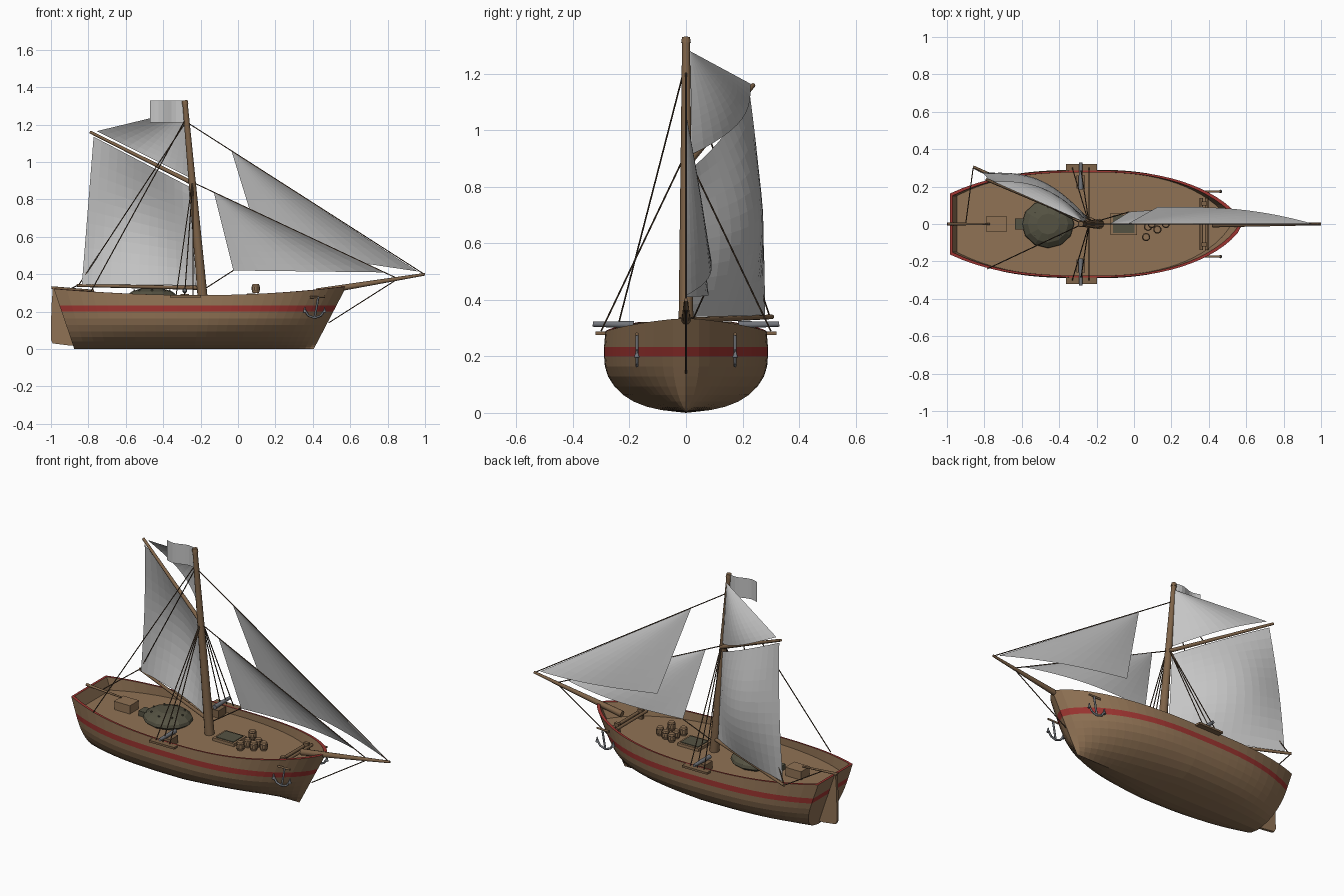
import bpy, bmesh, math
from mathutils import Vector, Matrix

if "Cube" in bpy.data.objects:
    bpy.data.objects.remove(bpy.data.objects["Cube"])


def mat(name, r, g, b):
    m = bpy.data.materials.new(name)
    m.diffuse_color = (r, g, b, 1)
    m.use_nodes = True
    m.node_tree.nodes["Principled BSDF"].inputs["Base Color"].default_value = m.diffuse_color
    return m


WOOD = mat("hull_wood", .28, .17, .09)
SPAR = mat("spar_wood", .21, .125, .065)
RED = mat("red_paint", .34, .035, .03)
SAIL = mat("sail_cloth", .56, .56, .56)
IRON = mat("iron", .17, .18, .2)
OLIVE = mat("olive_cover", .09, .085, .055)
ROPE = mat("rope", .085, .052, .03)


def finish(name, bm, mats, smooth=False):
    me = bpy.data.meshes.new(name)
    bm.to_mesh(me)
    bm.free()
    ob = bpy.data.objects.new(name, me)
    bpy.context.collection.objects.link(ob)
    for m in mats:
        me.materials.append(m)
    if smooth:
        for p in me.polygons:
            p.use_smooth = len(p.vertices) == 4
    return ob


def rods(name, segs, m, n=8):
    """Tapered rods, each (start, end, start radius, end radius)."""
    bm = bmesh.new()
    for a, b, r1, r2 in segs:
        a, b = Vector(a), Vector(b)
        d = b - a
        M = Matrix.Translation((a + b) / 2) @ d.to_track_quat('Z', 'Y').to_matrix().to_4x4()
        bmesh.ops.create_cone(bm, cap_ends=True, segments=n, radius1=r1, radius2=r2,
                              depth=d.length, matrix=M)
    return finish(name, bm, [m], n > 5)


def boxes(name, items, m):
    """Boxes, each (centre, size)."""
    bm = bmesh.new()
    for c, s in items:
        bmesh.ops.create_cube(bm, size=1, matrix=Matrix.Translation(c) @ Matrix.Diagonal((*s, 1)))
    return finish(name, bm, [m])


def lathe(name, centre, prof, m, n=10, scale_y=1):
    bm = bmesh.new()
    rings = [[bm.verts.new((centre[0] + r * math.cos(2 * math.pi * i / n),
                            centre[1] + scale_y * r * math.sin(2 * math.pi * i / n),
                            centre[2] + z)) for i in range(n)] for r, z in prof]
    for a, b in zip(rings, rings[1:]):
        for i in range(n):
            bm.faces.new((a[i], a[(i + 1) % n], b[(i + 1) % n], b[i]))
    bm.faces.new(rings[-1])
    return finish(name, bm, [m])


def sail(name, tack, clew, peak, head, bulge, triangle, n=12):
    """Cloth patch: u runs from luff to leech, v from foot to head."""
    t, c, p, h = map(Vector, (tack, clew, peak, head))
    bm = bmesh.new()
    g = []
    for j in range(n + 1):
        v = j / n
        row = []
        for i in range(n + 1):
            u = i / n
            q = t.lerp(h, v).lerp(c.lerp(p, v), u)
            fall = math.cos(math.pi * v / 2) if triangle else .25 + .75 * math.sin(math.pi * v)
            q.y += bulge * math.sin(math.pi * u ** .9) * fall
            if not triangle:
                q.y += .015 * u * math.sin(math.pi * v)
            row.append(bm.verts.new(q))
        g.append(row)
    for j in range(n):
        for i in range(n):
            bm.faces.new((g[j][i], g[j][i + 1], g[j + 1][i + 1], g[j + 1][i]))
    bmesh.ops.remove_doubles(bm, verts=bm.verts, dist=1e-5)
    return finish(name, bm, [SAIL])


# Hull: lofted stations with stripe, rail cap, bulwark and deck
SECTION = [(0, 0), (.05, .3), (.11, .48), (.2, .64), (.32, .77), (.47, .875), (.64, .95), (.82, .99), (1, 1)]
DECK = .25


def half_width(x):
    if x > -.2:
        return .29 * max(0, 1 - ((x + .2) / .78) ** 2.4) ** .7
    return .29 - .125 * ((-.2 - x) / .785) ** 3


def station(u):
    x = -.985 + 1.565 * u
    s = (x + .2) / .78
    w, top = half_width(x), .288 + (.047 if s > 0 else .034) * s * s
    lo, hi = .2, .233
    power = 1 + max(0, s)

    def at(z, y, squeeze=1.0):
        k = z / top
        x0, x1 = -.875 - .11 * k, .405 + .175 * k
        return ((x0 + (x1 - x0) * u + .2) * squeeze - .2, y, z)
    pts = [at(k * lo, w * f ** power) for k, f in SECTION]
    pts += [at(hi, w), at(top, w * .985)]
    wi = max(0, w - .014)
    pts += [at(top, wi, .982), at(DECK, wi, .982), at(DECK, 0, .982)]
    return pts


bm = bmesh.new()
N = 28
cols = [station(1 - (1 - i / N) ** 1.25) for i in range(N + 1)]
sides = [[[bm.verts.new((x, y * s, z)) for x, y, z in col] for col in cols] for s in (1, -1)]
K = len(cols[0])
stripe, cap = len(SECTION) - 1, len(SECTION) + 1
for k in range(K - 1):
    index = 1 if k in (stripe, cap) else 0
    quads = [(S[i][k], S[i + 1][k], S[i + 1][k + 1], S[i][k + 1]) for S in sides for i in range(N)]
    if k < K - 2:  # transom strips
        quads.append((sides[0][0][k], sides[0][0][k + 1], sides[1][0][k + 1], sides[1][0][k]))
    for q in quads:
        bm.faces.new(q).material_index = index
bmesh.ops.remove_doubles(bm, verts=bm.verts, dist=1e-4)
bmesh.ops.recalc_face_normals(bm, faces=bm.faces)
finish("hull", bm, [WOOD, RED])

# Rudder blade and tiller
bm = bmesh.new()
outline = [(-.882, .02), (-.91, .02), (-.99, .03), (-1, .05), (-.998, .22), (-.99, .325), (-.975, .325)]
face = bm.faces.new([bm.verts.new((x, -.008, z)) for x, z in outline])
new = bmesh.ops.extrude_face_region(bm, geom=[face])['geom']
bmesh.ops.translate(bm, vec=(0, .016, 0), verts=[v for v in new if isinstance(v, bmesh.types.BMVert)])
bmesh.ops.recalc_face_normals(bm, faces=bm.faces)
finish("rudder", bm, [WOOD])
rods("tiller", [((-.998, 0, .328), (-.77, 0, .312), .008, .005)], SPAR)

# Mast, bowsprit, boom and gaff
rods("mast", [((-.187, 0, .25), (-.283, 0, 1.315), .027, .014),
              ((-.282, 0, 1.31), (-.284, 0, 1.33), .017, .014)], SPAR, 12)
rods("bowsprit", [((.42, 0, .305), (1.0, 0, .4), .019, .007)], SPAR, 10)
rods("boom", [((-.2, .01, .327), (-.86, .305, .34), .011, .008)], SPAR)
rods("gaff", [((-.24, .01, .885), (-.79, .238, 1.16), .012, .008)], SPAR)

# Sails and flag
sail("mainsail", (-.225, .02, .34), (-.835, .28, .345), (-.772, .225, 1.135), (-.255, .02, .865), .1, False)
sail("topsail", (-.255, .02, .915), (-.755, .228, 1.165), (-.278, .015, 1.28), (-.278, .015, 1.28), .075, True)
sail("inner_jib", (.78, 0, .41), (-.025, .065, .42), (-.13, 0, .84), (-.13, 0, .84), .045, True)
sail("outer_jib", (.96, 0, .415), (.125, .09, .54), (-.035, 0, 1.06), (-.035, 0, 1.06), .035, True)
bm = bmesh.new()
wave = [[bm.verts.new((-.285 - .185 * i / 8, .012 * math.sin(i * .8), z)) for i in range(9)]
        for z in (1.21, 1.33)]
for i in range(8):
    bm.faces.new((wave[0][i], wave[0][i + 1], wave[1][i + 1], wave[1][i]))
finish("flag", bm, [SAIL])

# Rigging: stays, shrouds, backstay, topping lift, sheets
lines = [((-.27, 0, 1.21), (.995, 0, .4)), ((-.24, 0, .89), (.85, 0, .378)),
         ((.85, 0, .372), (.485, 0, .14)),
         ((-.275, 0, 1.24), (-.785, -.24, .31)), ((-.275, 0, 1.22), (-.85, .295, .345)),
         ((-.86, .3, .34), (-.9, 0, .32)), ((-.025, .065, .42), (-.18, .02, .32))]
for s in (1, -1):
    lines += [((-.24, 0, .92), (x, s * .3, .29)) for x in (-.33, -.285, -.24)]
rods("rigging", [(a, b, .003, .003) for a, b in lines], ROPE, 5)

# Channels, cannons and anchors on both sides
boxes("channel", [((-.28, s * .3, .282), (.165, .04, .012)) for s in (1, -1)], SPAR)
boxes("cannon_carriage", [((-.285, s * .225, .272), (.045, .07, .044)) for s in (1, -1)], SPAR)
rods("cannon", [((-.285, s * .185, .312), (-.285, s * .33, .314), .013, .009) for s in (1, -1)], IRON, 10)
parts, stocks = [], []
for s in (1, -1):
    y = s * .174
    parts.append(((.43, y, .28), (.41, y, .168), .006, .006))
    arc = [(.41 + .055 * math.sin(a), y, .222 - .055 * math.cos(a)) for a in (-1.3, -.65, 0, .65, 1.3)]
    parts += [(p, q, .006, .006) for p, q in zip(arc, arc[1:])]
    parts += [((p[0], y, p[2] - .012), (p[0], y, p[2] + .018), .01, .002) for p in (arc[0], arc[-1])]
    stocks.append(((.385, y, .277), (.465, y, .279), .006, .006))
rods("anchor", parts, IRON, 6)
rods("anchor_stock", stocks, SPAR, 6)

# Deck fittings
boxes("stern_chest", [((-.735, 0, .272), (.1, .08, .045)), ((-.735, 0, .297), (.105, .085, .008))], WOOD)
lathe("round_cover", (-.46, 0, DECK), [(.115, 0), (.14, .018), (.135, .036), (.108, .058), (.06, .073)],
      OLIVE, 12, .92)
boxes("cover_step", [((-.605, 0, .265), (.06, .06, .03))], OLIVE)
rods("cover_knobs", [((-.46 + .095 * math.cos(a), .085 * math.sin(a), .295),
                      (-.46 + .095 * math.cos(a), .085 * math.sin(a), .318), .006, .005)
                     for a in [i * math.pi / 4 for i in range(8)]], OLIVE, 6)
boxes("hatch_frame", [((-.055, 0, .257), (.14, .12, .02))], WOOD)
boxes("hatch_grate", [((-.055, 0, .268), (.115, .095, .006))], OLIVE)
boxes("windlass_posts", [((.375, s * .11, .275), (.03, .02, .065)) for s in (1, -1)], SPAR)
rods("windlass_bar", [((x, -.14, .285), (x, .14, .285), .009, .009) for x in (.36, .388)], SPAR)

# Barrels, two tiers, with hoops
spots = [(.065, -.07, 0), (.125, -.03, 0), (.075, -.015, 0), (.17, 0, 0), (.12, .02, 0), (.07, .035, 0),
         (.095, 0, .05)]
for x, y, z in spots:
    lathe("barrel", (x, y, DECK + z), [(.017, 0), (.022, .016), (.022, .032), (.017, .048)], WOOD, 10)
rods("barrel_hoops", [((x, y, DECK + z + h), (x, y, DECK + z + h + .005), .0222, .0222)
                      for x, y, z in spots for h in (.009, .034)], ROPE, 10)
